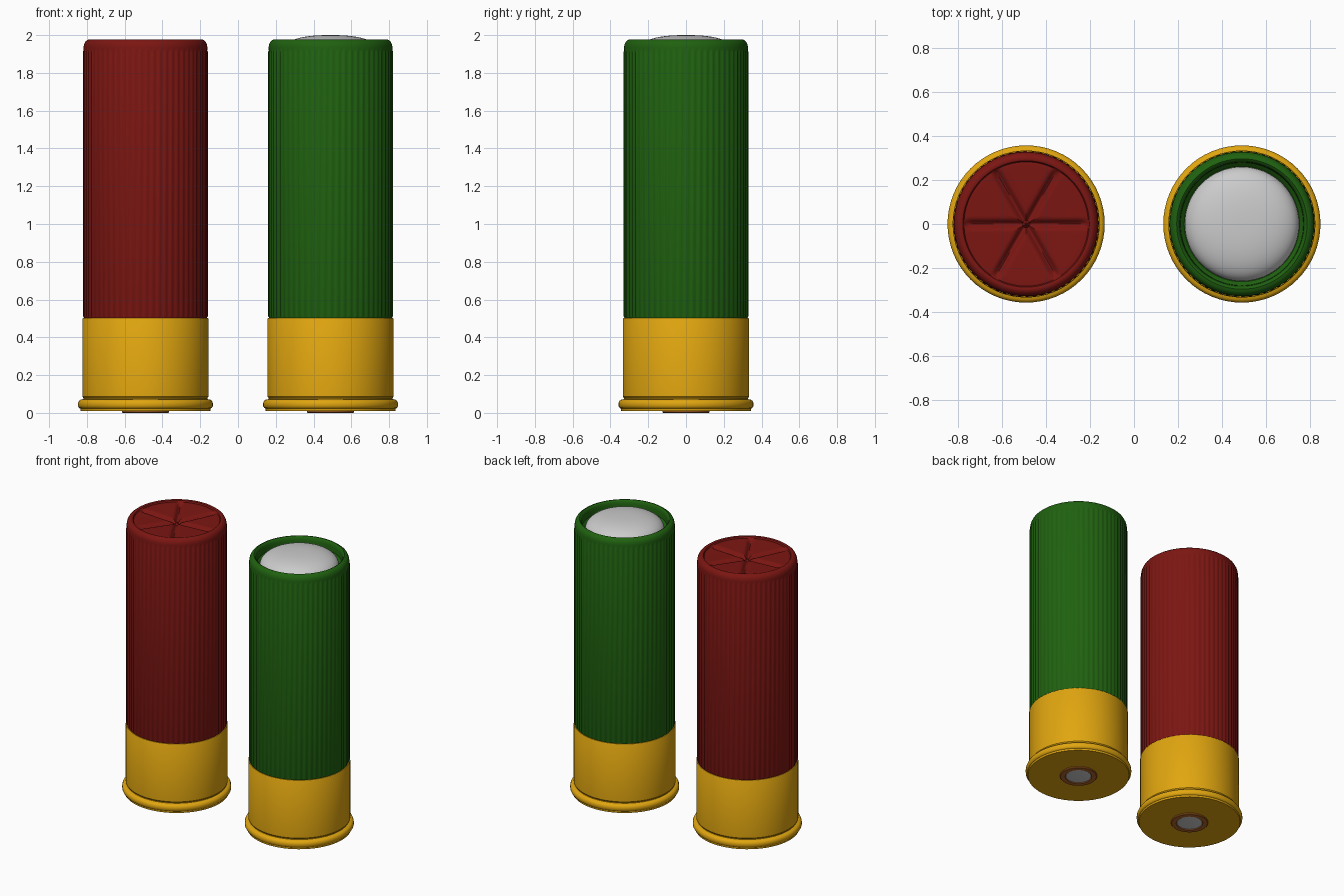
import bpy, bmesh
from math import sin, cos, pi, radians, exp

if "Cube" in bpy.data.objects:
    bpy.data.objects.remove(bpy.data.objects["Cube"])


def material(name, rgb):
    m = bpy.data.materials.new(name)
    m.diffuse_color = (*rgb, 1)
    m.use_nodes = True
    m.node_tree.nodes["Principled BSDF"].inputs["Base Color"].default_value = m.diffuse_color
    return m


RED = material("red_plastic", (0.20, 0.008, 0.006))
GREEN = material("green_plastic", (0.014, 0.12, 0.005))
BRASS = material("brass", (0.75, 0.38, 0.005))
COPPER = material("copper", (0.45, 0.13, 0.02))


def lathe(name, x, profile, segs, mat=None, shape=None):
    """Spin (r, z) points round the axis at x; shape(r, z, i) may adjust each one."""
    bm = bmesh.new()
    rings = []
    for r, z in profile:
        if r == 0:
            rings.append([bm.verts.new((0, 0, z))] * segs)
            continue
        ring = []
        for i in range(segs):
            rr, zz = shape(r, z, i) if shape else (r, z)
            a = 2 * pi * i / segs
            ring.append(bm.verts.new((rr * cos(a), rr * sin(a), zz)))
        rings.append(ring)
    for lo, hi in zip(rings, rings[1:]):
        for i in range(segs):
            j = (i + 1) % segs
            bm.faces.new(dict.fromkeys((lo[i], lo[j], hi[j], hi[i])))
    bmesh.ops.recalc_face_normals(bm, faces=bm.faces)
    me = bpy.data.meshes.new(name)
    bm.to_mesh(me)
    bm.free()
    ob = bpy.data.objects.new(name, me)
    ob.location.x = x
    bpy.context.collection.objects.link(ob)
    if mat:
        me.materials.append(mat)
    bpy.ops.object.select_all(action='DESELECT')
    ob.select_set(True)
    bpy.context.view_layer.objects.active = ob
    bpy.ops.object.shade_smooth_by_angle(angle=radians(35))
    return ob


SEGS = 240  # four points per rib, 60 ribs


def ribs(r, z, i):
    # fine square ribs on the straight part of the tube
    if r > 0.328 and 0.51 < z < 1.915:
        return (r if i % 4 < 2 else r - 0.005), z
    return r, z


def crimp(r, z, i):
    # six radial fold grooves in the closed end
    if r > 0.275 or z < 1.9:
        return ribs(r, z, i)
    a = (2 * pi * i / SEGS + pi / 6) % (pi / 3) - pi / 6
    # grooves lie at 30, 90, 150 ... degrees
    a = (2 * pi * i / SEGS - pi / 6 + pi / 6) % (pi / 3) - pi / 6
    d = r * sin(a)
    return r, z - 0.022 * exp(-(d / 0.016) ** 2) * min(1, (0.285 - r) / 0.03)


def crimp_turned(r, z, i):
    return crimp(r, z, i - SEGS // 12)


TUBE = [(0.322, 0.48), (0.326, 0.505), (0.331, 0.512), (0.331, 1.912), (0.327, 1.918),
        (0.328, 1.935), (0.325, 1.952), (0.318, 1.966), (0.307, 1.975), (0.296, 1.978)]
CRIMP_END = TUBE + [(0.287, 1.975), (0.282, 1.966)] + [
    (0.275 * (1 - k / 16), 1.967 - 0.012 * k / 16) for k in range(17)]
ROLLED_END = TUBE + [(0.289, 1.974), (0.284, 1.965), (0.281, 1.95), (0.279, 1.915),
                     (0.262, 1.898), (0.24, 1.895)]

HEAD = [(0.0, 0.01), (0.343, 0.01), (0.345, 0.023), (0.351, 0.026), (0.357, 0.036),
        (0.357, 0.052), (0.352, 0.064), (0.343, 0.07), (0.328, 0.073), (0.328, 0.078),
        (0.334, 0.086), (0.334, 0.497), (0.331, 0.502), (0.322, 0.502)]

for label, x, mat, tube, shape in (("red", -0.49, RED, CRIMP_END, crimp_turned),
                                   ("green", 0.49, GREEN, ROLLED_END, ribs)):
    lathe(label + "_tube", x, tube, SEGS, mat, shape)
    lathe(label + "_metal_head", x, HEAD, 64, BRASS)
    # primer: copper ring and grey cap
    lathe(label + "_primer_ring", x, [(0.125, 0.012), (0.125, 0.004), (0.121, 0.0),
          (0.09, 0.0), (0.086, 0.006)], 48, COPPER)
    lathe(label + "_primer_cap", x, [(0.087, 0.008), (0.085, 0.003), (0.07, 0.001),
          (0.0, 0.0)], 48)

# domed slug in the open end
dome = []
for k in range(17):
    t = pi / 2 * k / 16
    dome.append((0.26 * cos(t) ** 0.8 if k < 16 else 0, 1.895 + 0.105 * sin(t) ** 0.8))
lathe("slug", 0.49, dome, 64)
